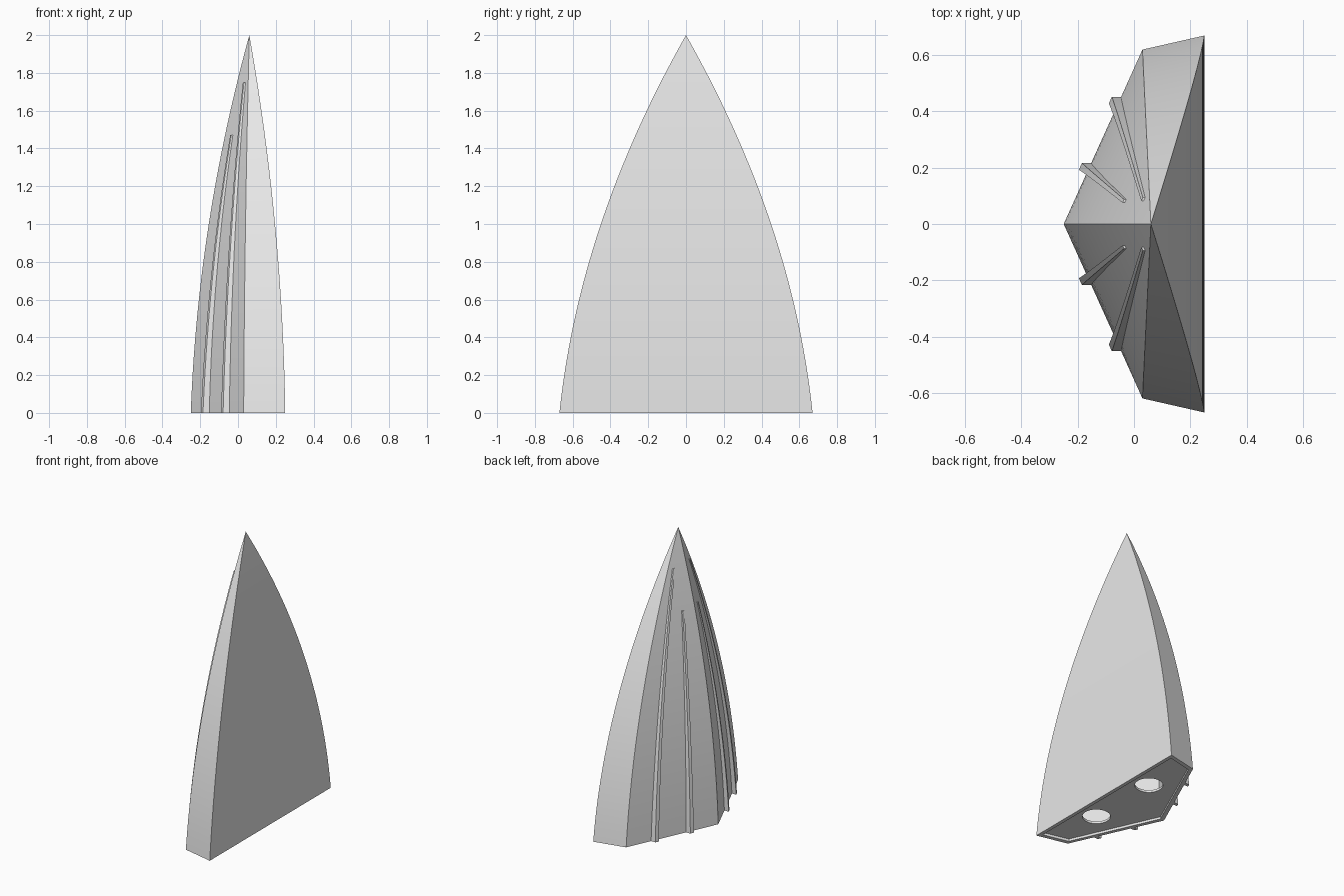
import bpy, bmesh, math
from mathutils import Vector

cube = bpy.data.objects.get("Cube")
if cube:
    bpy.data.objects.remove(cube, do_unlink=True)

grey = bpy.data.materials.new("plain grey")
grey.use_nodes = True
colour = (0.8, 0.8, 0.8, 1)
grey.diffuse_color = colour
grey.node_tree.nodes["Principled BSDF"].inputs["Base Color"].default_value = colour

APEX_X = 0.06
STEPS = 28


def taper(t, k):
    """Bulging fall from 1 at the base to 0 at the tip."""
    return 1 - k * t - (1 - k) * t * t


def side_point(base, z, height):
    """Follow one corner of the footprint up to the tip."""
    t = z / height
    kx = 0.14 if base[0] > 0.1 else 0.23 if base[0] < 0 else 0.31
    return Vector((APEX_X + (base[0] - APEX_X) * taper(t, kx),
                   base[1] * taper(t, 0.31), z))


def finish(bm, name):
    bmesh.ops.recalc_face_normals(bm, faces=bm.faces)
    mesh = bpy.data.meshes.new(name)
    bm.to_mesh(mesh)
    bm.free()
    add(mesh, name)


def add(mesh, name):
    mesh.materials.clear()
    mesh.materials.append(grey)
    obj = bpy.data.objects.new(name, mesh)
    bpy.context.collection.objects.link(obj)
    bpy.ops.object.select_all(action='DESELECT')
    obj.select_set(True)
    bpy.context.view_layer.objects.active = obj
    bpy.ops.object.shade_smooth_by_angle(angle=math.radians(30))


def bridge(bm, a, b):
    n = len(a)
    for i in range(n):
        bm.faces.new((a[i], a[(i + 1) % n], b[(i + 1) % n], b[i]))


def spire(bm, footprint, height):
    """Loft a footprint to a point; returns its bottom ring."""
    rings = [[bm.verts.new(side_point(p, height * i / STEPS, height)) for p in footprint]
             for i in range(STEPS)]
    for a, b in zip(rings, rings[1:]):
        bridge(bm, a, b)
    tip = bm.verts.new((APEX_X, 0, height))
    last = rings[-1]
    for i in range(len(last)):
        bm.faces.new((last[i], last[(i + 1) % len(last)], tip))
    return rings[0]


# Hollow five-sided shell with a flat rim underneath
RIDGE, CORNER = (-0.25, 0), (0.03, 0.62)
outer = [RIDGE, (0.03, -0.62), (0.25, -0.67), (0.25, 0.67), CORNER]
inner = [(-0.22, 0), (0.045, -0.594), (0.225, -0.636), (0.225, 0.636), (0.045, 0.594)]
bm = bmesh.new()
bridge(bm, spire(bm, outer, 2.0), spire(bm, inner, 1.9))
finish(bm, "hollow_shell")

# Recessed base plate with two round holes
curve = bpy.data.curves.new("base_plate_outline", 'CURVE')
curve.dimensions = '2D'
curve.fill_mode = 'BOTH'
curve.extrude = 0.008


def outline(points):
    spline = curve.splines.new('POLY')
    spline.points.add(len(points) - 1)
    for target, (x, y) in zip(spline.points, points):
        target.co = (x, y, 0, 1)
    spline.use_cyclic_u = True


outline(inner)
for y in (-0.26, 0.26):
    outline([(0.095 + 0.09 * math.cos(a * math.tau / 32),
              y + 0.09 * math.sin(a * math.tau / 32)) for a in range(32)])
temp = bpy.data.objects.new("base_plate_outline", curve)
bpy.context.collection.objects.link(temp)
graph = bpy.context.evaluated_depsgraph_get()
plate = bpy.data.meshes.new_from_object(temp.evaluated_get(graph))
bpy.data.objects.remove(temp, do_unlink=True)
for v in plate.vertices:
    v.co.z += 0.024
add(plate, "base_plate")


# Slim raised ribs running up the two ridged panels
def rib(name, ratio, top, side):
    bm = bmesh.new()
    rings = []
    for i in range(STEPS + 1):
        t = i / STEPS
        ridge = side_point(RIDGE, top * t, 2.0)
        corner = side_point(CORNER, top * t, 2.0)
        centre = ridge.lerp(corner, ratio)
        along = (corner - ridge).normalized() * 0.013 * (1 - 0.5 * t)
        out = Vector((-0.033 * (1 - 0.75 * t), 0, 0))
        sink = Vector((0.008, 0, 0))
        ring = [centre - along + sink, centre + along + sink,
                centre + along + out, centre - along + out]
        rings.append([bm.verts.new((p.x, p.y * side, p.z)) for p in ring])
    for a, b in zip(rings, rings[1:]):
        bridge(bm, a, b)
    bm.faces.new(rings[0])
    bm.faces.new(rings[-1])
    finish(bm, name)


for side, label in ((1, "back"), (-1, "front")):
    rib(label + "_long_rib", 0.71, 1.75, side)
    rib(label + "_short_rib", 0.33, 1.47, side)
